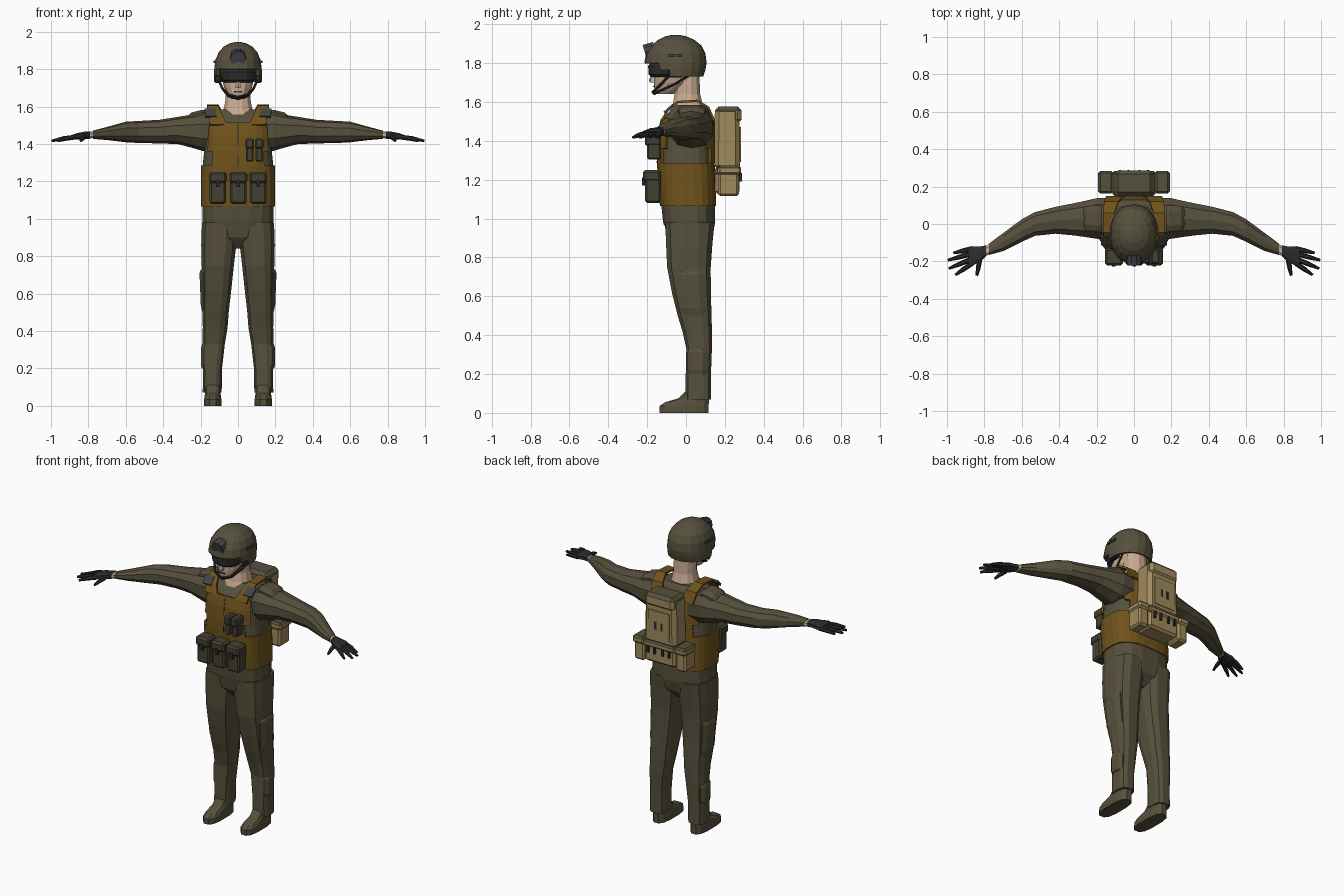
import bpy, bmesh, math
from mathutils import Vector


def material(name, r, g, b):
    m = bpy.data.materials.new(name)
    lin = [((c / 255 + 0.055) / 1.055) ** 2.4 for c in (r, g, b)]
    m.diffuse_color = (*lin, 1)
    return m


OLIVE = material("olive cloth", 86, 80, 60)
DARK = material("dark olive pouch", 68, 65, 50)
OCHRE = material("ochre vest", 112, 83, 28)
TAN = material("tan pack", 160, 138, 92)
SKIN = material("skin", 202, 172, 146)
BLACK = material("black gear", 44, 44, 46)
GREY = material("grey patch", 66, 68, 72)


def finish(name, bm, mats, mirror=False, thick=0, bevel=0, rule=None):
    """Turn a bmesh into an object, with an optional face colour rule."""
    bmesh.ops.recalc_face_normals(bm, faces=bm.faces)
    me = bpy.data.meshes.new(name)
    for m in mats if isinstance(mats, list) else [mats]:
        me.materials.append(m)
    if rule:
        for f in bm.faces:
            f.material_index = rule(f)
    bm.to_mesh(me)
    bm.free()
    ob = bpy.data.objects.new(name, me)
    bpy.context.collection.objects.link(ob)
    if bevel:
        mod = ob.modifiers.new("bevel", 'BEVEL')
        mod.width, mod.segments = bevel, 1
    if thick:
        mod = ob.modifiers.new("solid", 'SOLIDIFY')
        mod.thickness, mod.offset = thick, -1
    if mirror:
        ob.modifiers.new("mirror", 'MIRROR')
    return ob


def loft(name, rings, mats, n=12, e=0.7, axis='z', keep=None, **kw):
    """Skin rounded cross-sections: z rows (z, cx, rx, y0, y1), x rows (x, y, z, ry, rz)."""
    bm = bmesh.new()
    loops = []
    for r in rings:
        loop = []
        for i in range(n):
            t = 2 * math.pi * (i + 0.5) / n
            c, s = (math.copysign(abs(v) ** e, v) for v in (math.cos(t), math.sin(t)))
            if axis == 'z':
                z, cx, rx, y0, y1 = r
                p = (cx + rx * c, (y0 + y1) / 2 + (y1 - y0) / 2 * s, z)
            else:
                x, y, z, ry, rz = r
                p = (x, y + ry * c, z + rz * s)
            loop.append(bm.verts.new(p))
        loops.append(loop)
    for a, b in zip(loops, loops[1:]):
        for i in range(n):
            j = (i + 1) % n
            bm.faces.new((a[i], a[j], b[j], b[i]))
    bm.faces.new(loops[0])
    bm.faces.new(loops[-1])
    if keep:
        gone = [f for f in bm.faces if not keep(f.calc_center_median())]
        bmesh.ops.delete(bm, geom=gone, context='FACES')
    return finish(name, bm, mats, **kw)


def box(name, lo, hi, mats, bevel=0.0, top=1.0, **kw):
    """Box between two corners; top scales the upper face."""
    bm = bmesh.new()
    bmesh.ops.create_cube(bm, size=1)
    lo, hi = Vector(lo), Vector(hi)
    for v in bm.verts:
        k = top if v.co.z > 0 else 1
        v.co = (lo + hi) / 2 + Vector((v.co.x * k, v.co.y * k, v.co.z)) * (hi - lo)
    return finish(name, bm, mats, bevel=bevel, **kw)


def rod(name, pts, radii, mat, n=6, **kw):
    """Round bar through points."""
    bm = bmesh.new()
    pts = [Vector(p) for p in pts]
    loops = []
    for i, p in enumerate(pts):
        d = pts[min(i + 1, len(pts) - 1)] - pts[max(i - 1, 0)]
        q = d.to_track_quat('Z', 'Y')
        loops.append([bm.verts.new(p + q @ Vector((radii[i] * math.cos(k * math.tau / n),
                      radii[i] * math.sin(k * math.tau / n), 0))) for k in range(n)])
    for a, b in zip(loops, loops[1:]):
        for i in range(n):
            bm.faces.new((a[i], a[(i + 1) % n], b[(i + 1) % n], b[i]))
    bm.faces.new(loops[0])
    bm.faces.new(loops[-1])
    return finish(name, bm, mat, **kw)


def strap(name, path, mats, thick=0.012, **kw):
    """Flat band; each path row is (x0, x1, y, z)."""
    bm = bmesh.new()
    rows = [[bm.verts.new((x, y, z)) for x in (x0, x1)] for x0, x1, y, z in path]
    for a, b in zip(rows, rows[1:]):
        bm.faces.new((a[0], a[1], b[1], b[0]))
    return finish(name, bm, mats, thick=thick, mirror=True, **kw)


# Legs, pockets and boots
loft("trouser_leg", [(.07, .138, .052, -.005, .13), (.2, .136, .052, -.003, .13),
     (.33, .13, .061, 0, .135), (.42, .122, .068, -.02, .135), (.5, .12, .072, -.045, .134),
     (.62, .114, .08, -.075, .13), (.75, .108, .088, -.1, .13), (.86, .103, .096, -.105, .138),
     (.98, .098, .097, -.11, .15)], OLIVE, mirror=True)
loft("thigh_pocket", [(.5, .16, .032, -.02, .11), (.54, .165, .036, -.035, .11),
     (.71, .168, .04, -.05, .1), (.73, .163, .037, -.045, .1)], OLIVE, n=8, mirror=True)
loft("calf_pocket", [(.2, .16, .035, .01, .11), (.22, .163, .037, .005, .115),
     (.31, .163, .037, .005, .115), (.33, .16, .033, .01, .11)], OLIVE, n=8, mirror=True)
loft("boot", [(0, .135, .047, -.14, .12), (.035, .135, .047, -.14, .12),
     (.055, .135, .044, -.11, .12), (.075, .135, .042, -.04, .12),
     (.12, .135, .042, .005, .118)], OLIVE, mirror=True)
loft("pelvis", [(.84, 0, .025, -.05, .08), (.9, 0, .14, -.1, .135), (.97, 0, .187, -.112, .15),
     (1.08, 0, .19, -.12, .15)], OLIVE, n=16)
loft("jacket_hem", [(.965, 0, .185, -.115, .14), (.985, 0, .192, -.12, .148),
     (1.08, 0, .193, -.13, .15)], OLIVE, n=16)

# Jacket body and vest shell share one outline
BODY = [(1.065, .2, -.135, .155), (1.17, .2, -.145, .155), (1.285, .2, -.15, .15),
        (1.36, .192, -.15, .15), (1.45, .187, -.143, .15), (1.515, .18, -.128, .147),
        (1.56, .165, -.09, .135), (1.585, .12, -.065, .11)]
loft("jacket_body", [(z, 0, rx - .01, a + .012, b - .012) for z, rx, a, b in BODY],
     OLIVE, n=24)
loft("vest", [(z, 0, rx, a, b) for z, rx, a, b in BODY[:6]], OCHRE, n=24, thick=.012,
     keep=lambda c: 1.07 < c.z and (c.z < 1.285 or abs(c.x) < .15) and c.z < 1.512)
strap("vest_shoulder_strap", [(.06, .15, -.13, 1.505), (.085, .155, -.1, 1.56),
      (.105, .165, -.045, 1.605), (.105, .165, .06, 1.612), (.085, .16, .12, 1.575),
      (.06, .15, .15, 1.505)], OCHRE)
strap("strap_buckle", [(.115, .175, -.115, 1.55), (.12, .18, -.07, 1.59)], GREY, thick=.015)
strap("vest_seam", [(-.002, .002, -.151, 1.285), (-.002, .002, -.144, 1.45),
      (-.002, .002, -.13, 1.51)], BLACK, thick=.003)

# Arms with wrists and shoulder patches
loft("sleeve", [(.1, .03, 1.46, .11, .1), (.19, .03, 1.468, .115, .105),
     (.24, .028, 1.468, .105, .09), (.32, .025, 1.472, .09, .073), (.42, .02, 1.466, .075, .063),
     (.53, .0, 1.464, .066, .059), (.6, -.035, 1.464, .063, .055),
     (.7, -.097, 1.456, .05, .035), (.775, -.135, 1.449, .032, .022)],
     OLIVE, n=10, e=.85, axis='x', mirror=True)
loft("shoulder_patch", [(.17, .03, 1.545, .07, .035), (.19, .03, 1.55, .075, .035),
     (.25, .03, 1.535, .07, .035), (.27, .03, 1.52, .06, .03)], OLIVE, n=8, axis='x', mirror=True)
loft("wrist", [(.75, -.123, 1.45, .03, .02), (.81, -.153, 1.447, .028, .018)], SKIN, n=8,
     axis='x', mirror=True)

# Gloves
loft("glove_palm", [(.79, -.143, 1.448, .031, .021), (.82, -.16, 1.446, .042, .021),
     (.86, -.17, 1.441, .054, .018), (.885, -.178, 1.436, .052, .014)], BLACK, n=8,
     axis='x', mirror=True)
for nm, base, tip in [("little", (.865, -.132), (.965, -.155)), ("ring", (.87, -.16), (.995, -.193)),
                      ("middle", (.87, -.188), (.99, -.238)), ("index", (.865, -.21), (.955, -.272)),
                      ("thumb", (.825, -.19), (.84, -.275))]:
    mid = ((base[0] + tip[0]) / 2, (base[1] + tip[1]) / 2)
    rod("glove_" + nm, [(*base, 1.437), (*mid, 1.43), (*tip, 1.417)], [.014, .013, .007],
        BLACK, mirror=True)

# Head and neck
loft("neck", [(1.55, 0, .1, -.085, .105), (1.59, 0, .078, -.07, .088),
     (1.64, 0, .068, -.06, .075), (1.76, 0, .068, -.06, .07)], SKIN, n=12, e=.9)
loft("head", [(1.64, 0, .035, -.155, -.07), (1.665, 0, .055, -.163, -.02),
     (1.7, 0, .075, -.165, .03), (1.75, 0, .088, -.165, .065), (1.83, 0, .09, -.165, .07)],
     SKIN, n=14, e=.85)
loft("nose", [(1.7, 0, .016, -.188, -.15), (1.715, 0, .014, -.19, -.15),
     (1.77, 0, .009, -.17, -.15)], SKIN, n=6)
box("mouth", (-.022, -.169, 1.676), (.022, -.161, 1.682), GREY)

# Helmet with fittings
loft("helmet", [(1.73, 0, .13, -.19, .088), (1.765, 0, .131, -.205, .1), (1.8, 0, .129, -.215, .106),
     (1.85, 0, .122, -.205, .1), (1.89, 0, .105, -.178, .08), (1.92, 0, .078, -.143, .042),
     (1.938, 0, .045, -.105, .0), (1.945, 0, .012, -.07, -.035)], OLIVE, n=18, e=.92, thick=.015,
     keep=lambda c: c.z > 1.735 and (c.z > 1.8 or c.y > (-.09 if c.z < 1.766 else -.13)))
rod("helmet_badge", [(0, -.212, 1.855), (0, -.16, 1.87)], [.042, .042], GREY, n=10)
for y in (-.075, -.035):
    box("helmet_side_clip", (.118, y - .015, 1.832), (.131, y + .015, 1.846), DARK, mirror=True)
box("ear_pad", (.09, -.09, 1.725), (.124, -.02, 1.77), BLACK, bevel=.006, mirror=True)

# Goggles and chin straps
loft("goggles", [(1.728, 0, .075, -.178, .0), (1.742, 0, .092, -.192, .02),
     (1.785, 0, .098, -.195, .02), (1.8, 0, .092, -.185, .02)], BLACK, n=14, e=.85, thick=.012,
     keep=lambda c: c.y < -.07 and (c.z > 1.745 or abs(c.x) > .02))
rod("front_chin_strap", [(.108, -.075, 1.75), (.085, -.12, 1.7), (.052, -.158, 1.663),
    (0, -.172, 1.65)], [.007] * 4, BLACK, mirror=True)
rod("rear_chin_strap", [(.1, .02, 1.74), (.08, -.06, 1.69), (.05, -.14, 1.655),
    (0, -.165, 1.64)], [.006] * 4, BLACK, mirror=True)

# Front pouches with flaps
for x in (-.108, .002, .108):
    box("magazine_pouch", (x - .044, -.21, 1.08), (x + .044, -.13, 1.225), DARK, bevel=.01)
    box("magazine_flap", (x - .048, -.222, 1.19), (x + .048, -.13, 1.25), DARK, bevel=.012)
    box("magazine_tab", (x - .01, -.226, 1.17), (x + .01, -.205, 1.21), BLACK)
for x in (.063, .113):
    box("small_pouch", (x - .019, -.2, 1.305), (x + .019, -.13, 1.41), DARK, bevel=.007)
    box("small_flap", (x - .022, -.212, 1.375), (x + .022, -.13, 1.428), DARK, bevel=.008)

# Backpack; upward faces are olive
lid = lambda f: 1 if f.normal.z > .5 else 0
PACK = [TAN, OLIVE]
box("pack_body", (-.115, .145, 1.25), (.115, .278, 1.572), PACK, bevel=.022, top=.95, rule=lid)
box("pack_top_flap", (-.105, .15, 1.49), (.105, .286, 1.577), PACK, bevel=.02, rule=lid)
box("pack_lower_pouch", (-.11, .15, 1.125), (.11, .275, 1.25), PACK, bevel=.015, rule=lid)
box("pack_lower_flap", (-.114, .15, 1.225), (.114, .284, 1.265), PACK, bevel=.01, rule=lid)
box("pack_side_pouch", (.112, .165, 1.115), (.185, .272, 1.24), PACK, bevel=.012, mirror=True, rule=lid)
box("pack_side_flap", (.11, .162, 1.225), (.192, .284, 1.272), PACK, bevel=.012, mirror=True, rule=lid)
for x in (.03, .075):
    box("pack_strap", (x - .006, .27, 1.19), (x + .006, .289, 1.235), BLACK, mirror=True)
box("pack_buckle", (.014, .272, 1.35), (.03, .284, 1.4), BLACK, mirror=True)
box("pack_panel", (-.075, .27, 1.29), (.075, .283, 1.47), TAN)
